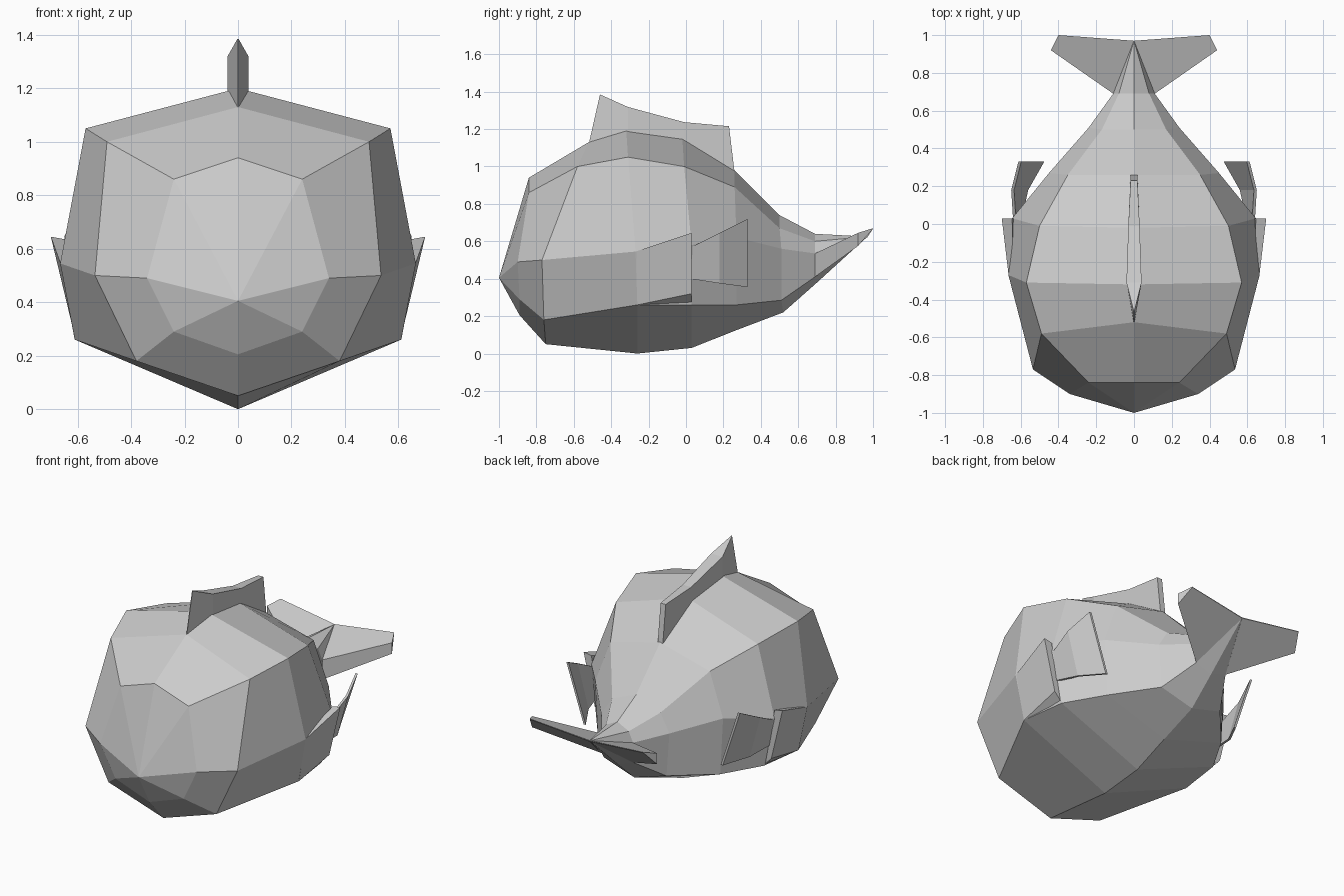
import bpy, bmesh

if "Cube" in bpy.data.objects:
    bpy.data.objects.remove(bpy.data.objects["Cube"], do_unlink=True)

grey = bpy.data.materials.new("plain_grey")
grey.use_nodes = True
GREY = (0.6, 0.6, 0.6, 1)
grey.diffuse_color = GREY
grey.node_tree.nodes["Principled BSDF"].inputs["Base Color"].default_value = GREY


def finish(name, bm):
    bmesh.ops.remove_doubles(bm, verts=bm.verts, dist=0.001)
    bmesh.ops.recalc_face_normals(bm, faces=bm.faces)
    mesh = bpy.data.meshes.new(name)
    bm.to_mesh(mesh)
    bm.free()
    obj = bpy.data.objects.new(name, mesh)
    bpy.context.collection.objects.link(obj)
    mesh.materials.append(grey)
    return obj


def flip(points):
    return [(-x, y, z) for x, y, z in points]


def loft(name, rings, caps=True, start=None, end=None):
    """Skin closed rings of equal length, optionally ending in points."""
    bm = bmesh.new()
    loops = [[bm.verts.new(p) for p in ring] for ring in rings]
    n = len(loops[0])
    for a, b in zip(loops, loops[1:]):
        for i in range(n):
            j = (i + 1) % n
            bm.faces.new((a[i], a[j], b[j], b[i]))
    for tip, loop in ((start, loops[0]), (end, loops[-1])):
        if tip:
            v = bm.verts.new(tip)
            for i in range(n):
                bm.faces.new((v, loop[i], loop[(i + 1) % n]))
        elif caps:
            bm.faces.new(loop)
    return finish(name, bm)


# Body: half sections from crown to keel, mirrored into full rings
sections = [
    [(0, -.84, .94), (.24, -.84, .86), (.34, -.90, .49), (.24, -.89, .29), (0, -.89, .205)],
    [(0, -.52, 1.13), (.49, -.58, 1.0), (.535, -.77, .50), (.38, -.76, .18), (0, -.75, .05)],
    [(0, -.32, 1.2), (.57, -.31, 1.05), (.665, -.27, .545), (.61, -.26, .26), (0, -.26, 0)],
    [(0, -.02, 1.155), (.50, -.01, 1.0), (.645, .03, .58), (.57, .03, .26), (0, .03, .03)],
    [(0, .26, .98), (.35, .26, .89), (.45, .27, .62), (.43, .27, .26), (0, .27, .125)],
    [(0, .50, .74), (.17, .50, .67), (.24, .51, .56), (.22, .51, .285), (0, .52, .22)],
    [(0, .69, .64), (.08, .69, .60), (.11, .69, .535), (.11, .69, .41), (0, .69, .37)],
]
loft("body", [s + flip(s[-2:0:-1]) for s in sections],
     start=(0, -1, .405), end=(0, .97, .625))

# Dorsal fin: knife edge in front, flat tapering top; (y, half width, base, top)
fin = [(-.31, .04, 1.12, 1.318), (-.01, .03, 1.08, 1.237), (.23, .018, .92, 1.215)]
rings = [[(-w, y, lo), (w, y, lo), (w, y, hi), (-w, y, hi)] for y, w, lo, hi in fin]
rings[-1][0], rings[-1][1] = (-.018, .262, .95), (.018, .262, .95)
front = [(0, -.52, 1.12)] * 2 + [(0, -.46, 1.385)] * 2
bm_front = [[(x + s * .002, y, z) for (x, y, z), s in zip(front, (-1, 1, 1, -1))]]
loft("dorsal_fin", bm_front + rings)

for side, mirror in (("left", lambda p: p), ("right", flip)):
    # Gill flap: wedge flaring away from the flank
    loft(side + "_gill_flap", [
        mirror([(.664, -.27, .545), (.611, -.26, .26), (.59, -.26, .26), (.64, -.27, .545)]),
        mirror([(.70, .03, .645), (.622, .03, .32), (.58, .03, .275), (.645, .03, .635)])])

    # Side fin: thin bent panel leaning outward at the top
    panel = [(.64, .02, .565, .61, .40), (.65, .18, .645, .575, .375), (.612, .33, .72, .49, .355)]
    loft(side + "_side_fin", [
        mirror([(xt, y, zt), (xb, y, zb), (xb - .015, y, zb), (xt - .015, y, zt)])
        for xt, y, zt, xb, zb in panel])

    # Tail fluke: wedge from the tail root to a thin rear tip
    loft(side + "_tail_fluke", [
        mirror([(.11, .69, .535), (.11, .69, .41), (0, .97, .622), (0, .97, .627)]),
        mirror([(.44, .92, .645), (.44, .92, .575), (.40, 1, .667), (.40, 1, .67)])])
